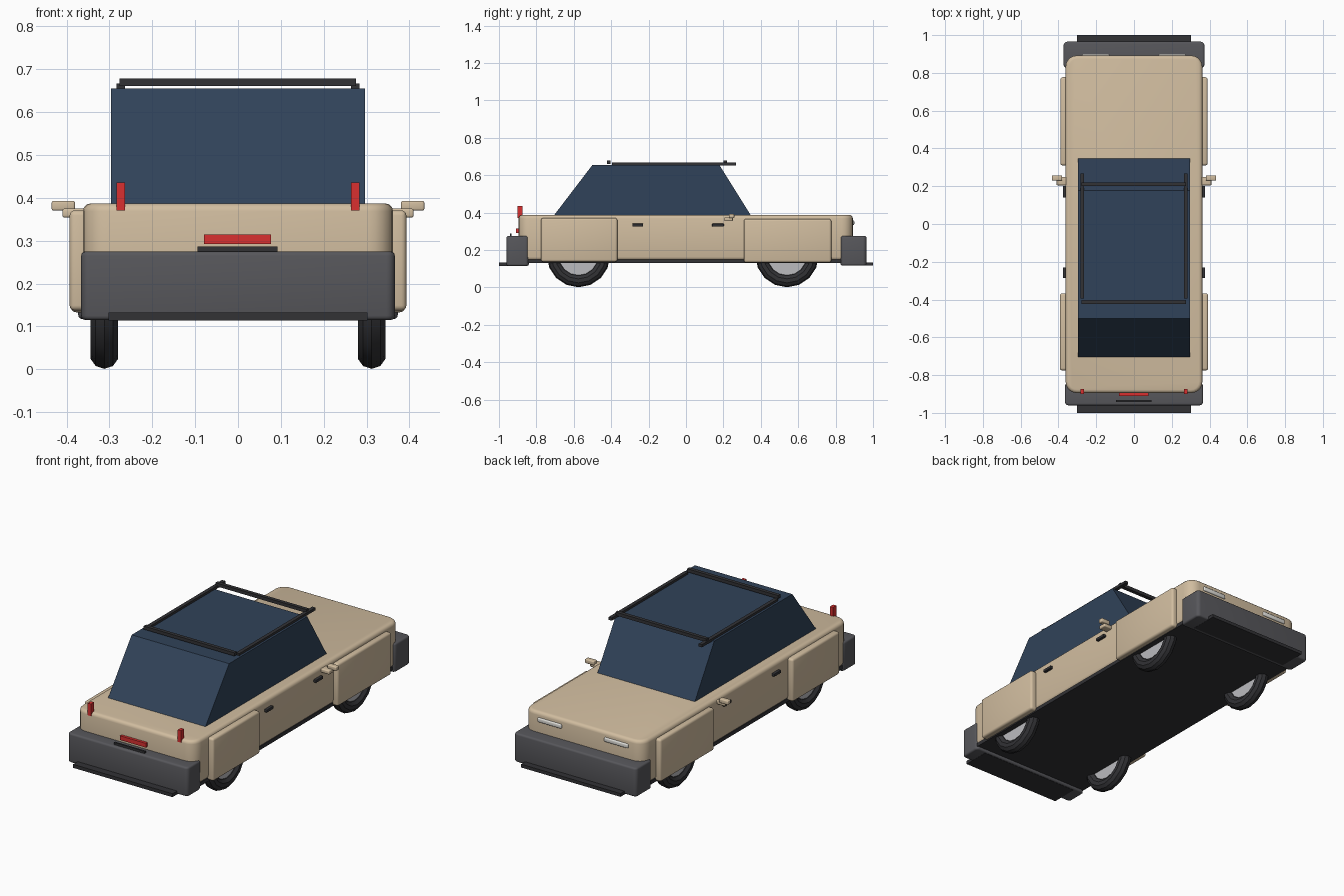
import bpy, bmesh, math
from mathutils import Matrix

if "Cube" in bpy.data.objects:
    bpy.data.objects.remove(bpy.data.objects["Cube"])


def material(name, rgb):
    m = bpy.data.materials.new(name)
    m.diffuse_color = (*rgb, 1)
    m.use_nodes = True
    m.node_tree.nodes["Principled BSDF"].inputs["Base Color"].default_value = m.diffuse_color
    return m


TAN = material("tan_paint", (0.64, 0.51, 0.35))
GLASS = material("navy_glass", (0.03, 0.055, 0.1))
GREY = material("bumper_grey", (0.095, 0.095, 0.105))
DARK = material("dark_trim", (0.032, 0.032, 0.036))
RED = material("red_lamp", (0.7, 0.03, 0.03))
LAMP = material("pale_lamp", (0.75, 0.74, 0.7))
METAL = material("wheel_metal", (0.5, 0.5, 0.52))


def finish(name, bm, mat, smooth=True):
    bmesh.ops.recalc_face_normals(bm, faces=bm.faces)
    me = bpy.data.meshes.new(name)
    bm.to_mesh(me)
    bm.free()
    ob = bpy.data.objects.new(name, me)
    bpy.context.collection.objects.link(ob)
    me.materials.append(mat)
    if smooth:
        bpy.ops.object.select_all(action='DESELECT')
        ob.select_set(True)
        bpy.context.view_layer.objects.active = ob
        bpy.ops.object.shade_smooth_by_angle(angle=math.radians(35))
    return ob


def box(name, x, y, z, mat, corner=0, edge=0, axis=2):
    """Box from ranges; edges along `axis` rounded by corner, then all by edge."""
    bm = bmesh.new()
    bmesh.ops.create_cube(bm, size=1)
    for v in bm.verts:
        for i, r in enumerate((x, y, z)):
            v.co[i] = (r[0] + r[1]) / 2 + v.co[i] * (r[1] - r[0])
    if corner:
        es = [e for e in bm.edges
              if abs((e.verts[0].co - e.verts[1].co).normalized()[axis]) > 0.9]
        bmesh.ops.bevel(bm, geom=es, offset=corner, segments=5, profile=0.5, affect='EDGES')
    if edge:
        es = [e for e in bm.edges if e.calc_face_angle(0) > 1.2]
        bmesh.ops.bevel(bm, geom=es, offset=edge, segments=3, profile=0.5, affect='EDGES')
    return finish(name, bm, mat, bool(corner or edge))


def pair(name, x, y, z, mat, **kw):
    """The same box on both sides of the car."""
    box(name + "_right", x, y, z, mat, **kw)
    box(name + "_left", (-x[1], -x[0]), y, z, mat, **kw)


def ring(bm, major, minor, n, m, place):
    """Torus around the x axis."""
    rows = []
    for i in range(n):
        a = 2 * math.pi * i / n
        row = []
        for j in range(m):
            b = 2 * math.pi * j / m
            r = major + minor * math.cos(b)
            row.append(bm.verts.new(place @ Matrix.Translation(
                (minor * math.sin(b), r * math.cos(a), r * math.sin(a))).translation))
        rows.append(row)
    for i in range(n):
        for j in range(m):
            bm.faces.new((rows[i][j], rows[i - 1][j], rows[i - 1][j - 1], rows[i][j - 1]))


def wheel(name, x, y):
    place = Matrix.Translation((x, y, 0.17))
    bm = bmesh.new()
    ring(bm, 0.135, 0.034, 16, 10, place)
    finish(name + "_tyre", bm, DARK)
    bm = bmesh.new()
    bmesh.ops.create_cone(bm, cap_ends=True, segments=16, radius1=0.105, radius2=0.105,
                          depth=0.036, matrix=place @ Matrix.Rotation(math.pi / 2, 4, 'Y'))
    finish(name + "_hub", bm, METAL)


# Body shell and dark floor
box("body", (-0.362, 0.362), (-0.895, 0.892), (0.145, 0.387), TAN, corner=0.06, edge=0.018)
box("floor_pan", (-0.36, 0.36), (-0.88, 0.88), (0.13, 0.15), DARK)

# Cabin: side profile extruded across the car
bm = bmesh.new()
profile = [(-0.71, 0.38), (0.35, 0.38), (0.178, 0.655), (-0.5, 0.655)]
side = bm.faces.new([bm.verts.new((-0.296, y, z)) for y, z in profile])
ext = bmesh.ops.extrude_face_region(bm, geom=[side])
bmesh.ops.translate(bm, vec=(0.592, 0, 0),
                    verts=[g for g in ext["geom"] if isinstance(g, bmesh.types.BMVert)])
bm.faces.new([v for v in side.verts]) if not side.is_valid else None
finish("cabin_glass", bm, GLASS, False)

# Wheels
for label, y in (("front", -0.575), ("back", 0.54)):
    for s, x in (("left", -0.312), ("right", 0.312)):
        wheel(f"{label}_{s}_wheel", x, y)

# Fender panels over the wheels
pair("front_fender", (0.345, 0.393), (-0.775, -0.367), (0.137, 0.371), TAN, edge=0.012)
pair("back_fender", (0.345, 0.39), (0.31, 0.777), (0.133, 0.366), TAN, edge=0.012)

# Bumpers and lips
box("front_bumper", (-0.366, 0.366), (-0.96, -0.84), (0.115, 0.275), GREY, corner=0.02, edge=0.01)
box("back_bumper", (-0.373, 0.373), (0.826, 0.965), (0.117, 0.275), GREY, corner=0.02, edge=0.01)
box("front_lip", (-0.302, 0.302), (-1.0, -0.85), (0.114, 0.133), DARK)
box("back_lip", (-0.302, 0.302), (0.85, 1.0), (0.116, 0.134), DARK)

# Lamps and front trim
box("red_plate", (-0.079, 0.077), (-0.91, -0.885), (0.292, 0.315), RED)
box("plate_strip", (-0.094, 0.092), (-0.942, -0.932), (0.27, 0.287), DARK)
pair("red_marker", (0.264, 0.283), (-0.9, -0.873), (0.37, 0.436), RED)
pair("headlamp", (0.13, 0.275), (0.87, 0.9), (0.334, 0.358), LAMP, edge=0.006)

# Door handles and mirrors
pair("front_handle", (0.355, 0.377), (-0.287, -0.229), (0.325, 0.341), DARK, edge=0.003)
pair("back_handle", (0.355, 0.377), (0.14, 0.202), (0.325, 0.341), DARK, edge=0.003)
pair("mirror_stem", (0.355, 0.41), (0.205, 0.25), (0.354, 0.375), TAN, edge=0.005)
pair("mirror", (0.38, 0.435), (0.23, 0.258), (0.37, 0.393), TAN, edge=0.005)

# Roof rack
pair("rack_rail", (0.264, 0.284), (-0.395, 0.267), (0.652, 0.667), DARK)
for label, y in (("front", -0.413), ("back", 0.21)):
    box(f"rack_{label}_bar", (-0.277, 0.275), (y - 0.01, y + 0.01), (0.661, 0.679), DARK)
